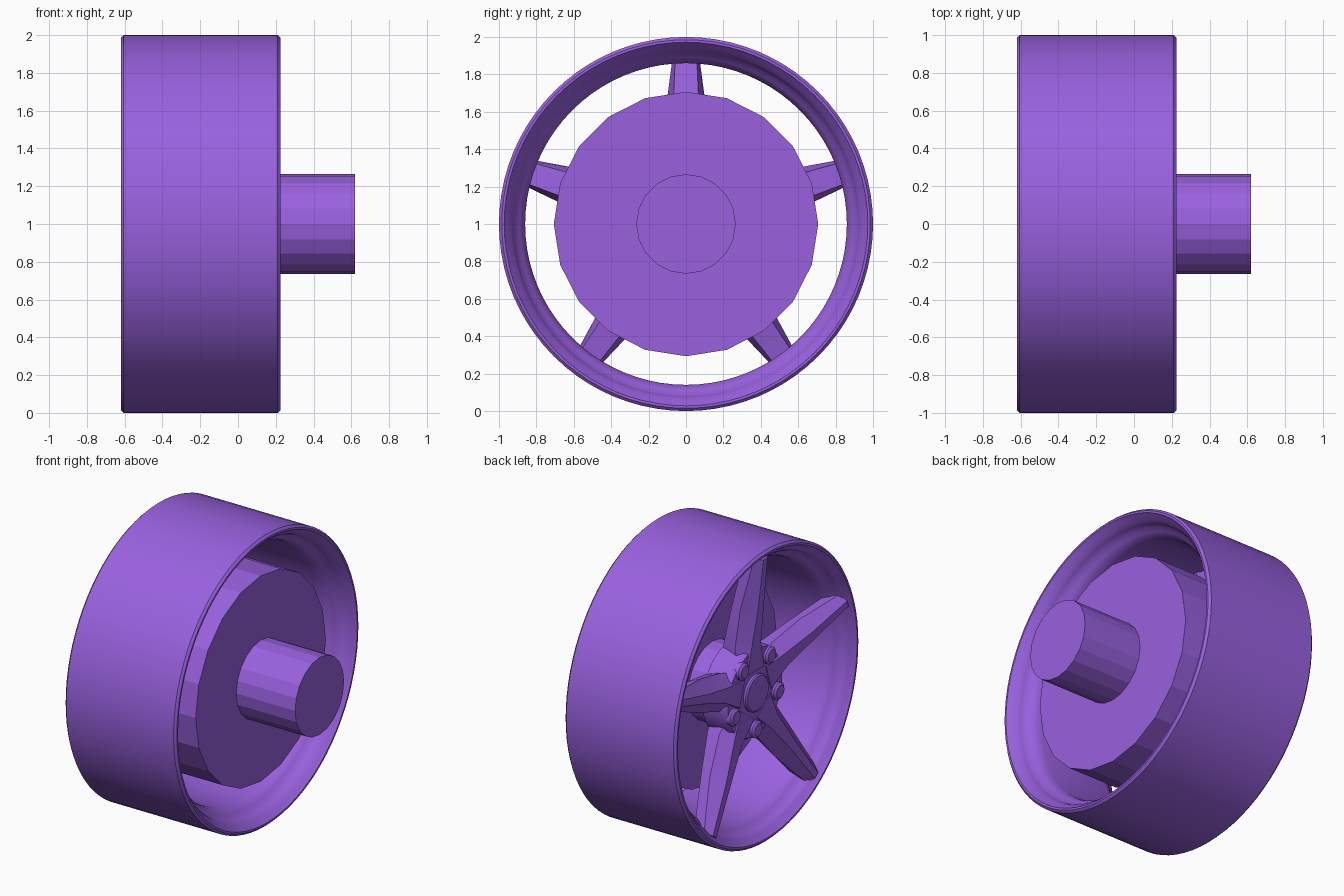
import bpy, bmesh, math
from math import sin, cos, pi, radians

if "Cube" in bpy.data.objects:
    bpy.data.objects.remove(bpy.data.objects["Cube"])

purple = bpy.data.materials.new("purple")
purple.diffuse_color = (0.32, 0.12, 0.74, 1)
purple.use_nodes = True
purple.node_tree.nodes["Principled BSDF"].inputs["Base Color"].default_value = purple.diffuse_color
CZ = 1.0  # height of the wheel axis


def finish(name, bm, smooth=None):
    bmesh.ops.remove_doubles(bm, verts=bm.verts, dist=1e-5)
    bmesh.ops.recalc_face_normals(bm, faces=bm.faces)
    me = bpy.data.meshes.new(name)
    bm.to_mesh(me)
    bm.free()
    ob = bpy.data.objects.new(name, me)
    bpy.context.collection.objects.link(ob)
    me.materials.append(purple)
    if smooth:
        bpy.ops.object.select_all(action='DESELECT')
        bpy.context.view_layer.objects.active = ob
        ob.select_set(True)
        bpy.ops.object.shade_smooth_by_angle(angle=radians(smooth))
    return ob


def lathe(name, profile, n, closed=False, smooth=None, cy=0, cz=CZ):
    """Spin (x, radius) points round the x axis; open profiles get end caps."""
    bm = bmesh.new()
    rings = [[bm.verts.new((x, cy + r * sin(2 * pi * i / n), cz + r * cos(2 * pi * i / n)))
              for i in range(n)] for x, r in profile]
    pairs = list(zip(rings, rings[1:]))
    if closed:
        pairs.append((rings[-1], rings[0]))
    else:
        bm.faces.new(rings[0])
        bm.faces.new(rings[-1])
    for a, b in pairs:
        for i in range(n):
            j = (i + 1) % n
            bm.faces.new((a[i], a[j], b[j], b[i]))
    return finish(name, bm, smooth)


def spoke(name, angle):
    """Loft of hexagonal sections: narrow front ridge, wide middle, narrow back."""
    # radius, half widths (front, middle, back), x of (front, middle, back)
    sections = [
        (0.15, (0.09, 0.12, 0.09), (-0.53, -0.49, -0.34)),
        (0.33, (0.05, 0.125, 0.09), (-0.535, -0.46, -0.35)),
        (0.60, (0.03, 0.11, 0.07), (-0.57, -0.49, -0.40)),
        (0.94, (0.022, 0.065, 0.055), (-0.605, -0.56, -0.48)),
    ]
    bm = bmesh.new()
    rings = []
    for r, w, x in sections:
        pts = [(x[k], w[k]) for k in (0, 1, 2)] + [(x[k], -w[k]) for k in (2, 1, 0)]
        rings.append([bm.verts.new((px, t * cos(angle) + r * sin(angle),
                                    CZ + r * cos(angle) - t * sin(angle))) for px, t in pts])
    bm.faces.new(rings[0])
    bm.faces.new(rings[-1])
    for a, b in zip(rings, rings[1:]):
        for i in range(6):
            j = (i + 1) % 6
            bm.faces.new((a[i], a[j], b[j], b[i]))
    finish(name, bm, 15)


# Rim: plain outside, stepped lips and drop centre inside
lathe("rim", [
    (-0.62, 0.985), (-0.605, 1.0), (0.21, 1.0), (0.225, 0.985), (0.225, 0.972),
    (0.205, 0.958), (0.18, 0.935), (0.15, 0.922), (0.12, 0.915), (0.10, 0.89),
    (0.07, 0.87), (0.03, 0.86), (-0.44, 0.86), (-0.48, 0.87), (-0.51, 0.89),
    (-0.53, 0.915), (-0.56, 0.922), (-0.58, 0.935), (-0.60, 0.958), (-0.62, 0.972),
], 80, closed=True, smooth=40)

# Brake drum and axle, low-poly
lathe("brake_drum", [(-0.20, 0.707), (0.173, 0.707)], 20)
lathe("axle", [(-0.36, 0.266), (0.62, 0.266)], 20)

# Hub with centre cap
lathe("hub", [(-0.34, 0.31), (-0.50, 0.31), (-0.525, 0.295)], 40, smooth=30)
lathe("centre_cap", [(-0.50, 0.125), (-0.54, 0.125), (-0.548, 0.115)], 32, smooth=30)

# Five spokes with wheel nuts between them
for k in range(5):
    a = 2 * pi * k / 5
    spoke(f"spoke_{k + 1}", a)
    b = a + pi / 5
    lathe(f"wheel_nut_{k + 1}", [(-0.50, 0.058), (-0.54, 0.058), (-0.552, 0.042)], 16,
          smooth=30, cy=0.25 * sin(b), cz=CZ + 0.25 * cos(b))
